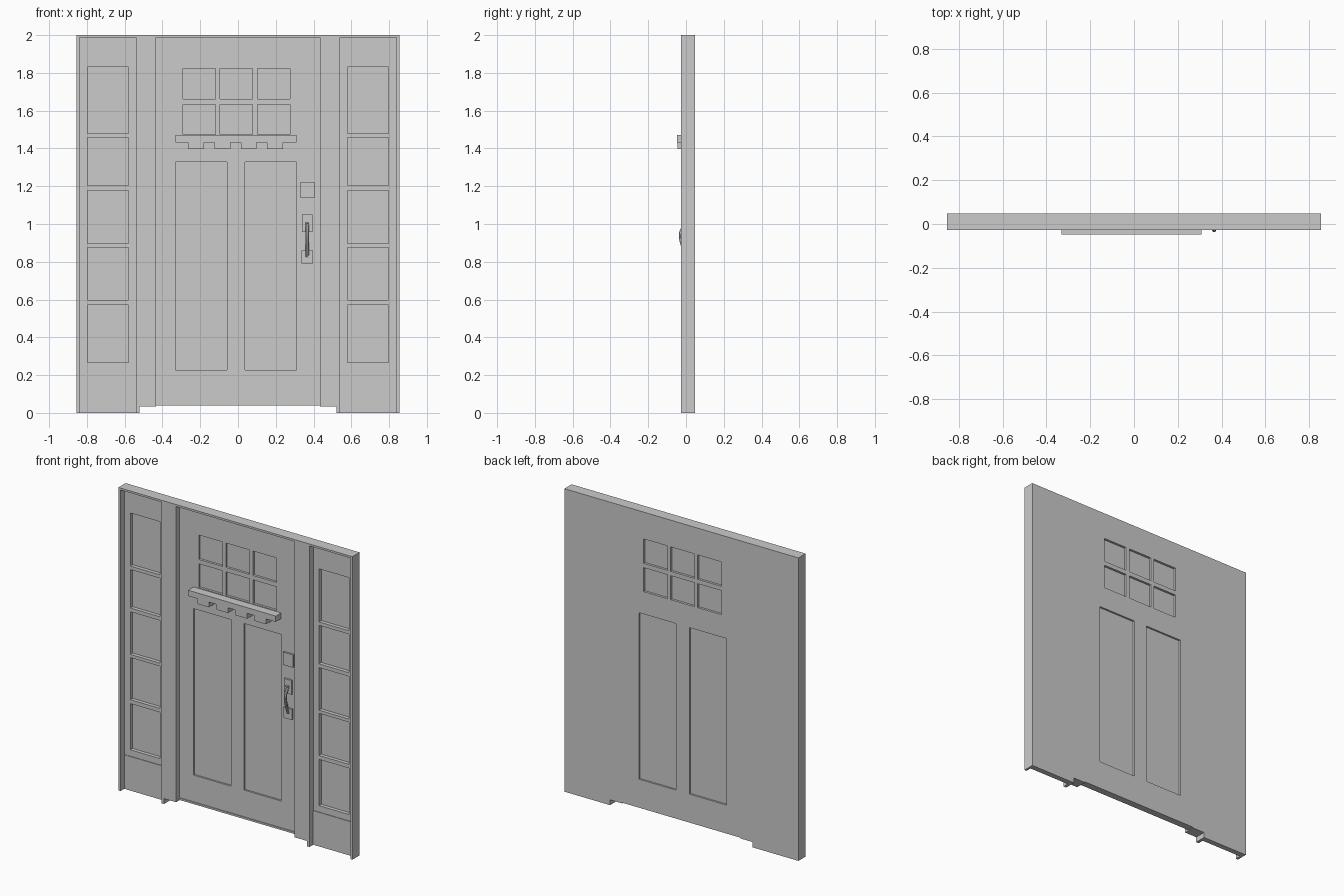
import bpy, bmesh
from mathutils import Matrix, Vector

if "Cube" in bpy.data.objects:
    bpy.data.objects.remove(bpy.data.objects["Cube"])

FRONT, BACK = -0.027, 0.048      # frame faces
DOOR_Y, SIDE_Y = 0.008, 0.016    # recessed faces of door and sidelights


def boxes(name, items):
    """One mesh made of boxes given as (x0, x1, y0, y1, z0, z1)."""
    bm = bmesh.new()
    for x0, x1, y0, y1, z0, z1 in items:
        m = Matrix.Translation(((x0 + x1) / 2, (y0 + y1) / 2, (z0 + z1) / 2))
        m = m @ Matrix.Diagonal((x1 - x0, y1 - y0, z1 - z0, 1))
        bmesh.ops.create_cube(bm, size=1, matrix=m)
    me = bpy.data.meshes.new(name)
    bm.to_mesh(me)
    bm.free()
    ob = bpy.data.objects.new(name, me)
    bpy.context.collection.objects.link(ob)
    return ob


def carve(ob, pockets):
    """Cut box-shaped pockets out of an object."""
    cutter = boxes("cutter", pockets)
    cutter.hide_render = True
    mod = ob.modifiers.new("pockets", 'BOOLEAN')
    mod.object, mod.operation, mod.solver = cutter, 'DIFFERENCE', 'EXACT'
    bpy.context.view_layer.update()
    dg = bpy.context.evaluated_depsgraph_get()
    me = bpy.data.meshes.new_from_object(ob.evaluated_get(dg))
    ob.modifiers.clear()
    ob.data = me
    bpy.data.objects.remove(cutter)


def mirror(ob):
    ob.modifiers.new("mirror", 'MIRROR').use_axis[0] = True


# Outer frame: edge strips and wide posts with notched feet, mirrored
frame = boxes("frame_posts", [
    (-0.855, -0.839, FRONT, BACK, 0, 1.987),
    (-0.541, -0.521, FRONT, BACK, 0, 1.987),
    (-0.521, -0.433, FRONT, BACK, 0.035, 1.987)])
mirror(frame)
boxes("head_rail", [(-0.855, 0.855, FRONT, BACK, 1.987, 2)])

# Sidelights: five panes over a slightly proud kick panel, mirrored
side = boxes("sidelight", [(-0.839, -0.541, SIDE_Y, BACK, 0, 1.987)])
rows = [(1.48, 1.83), (1.203, 1.457), (0.897, 1.178), (0.598, 0.876), (0.267, 0.572)]
carve(side, [(-0.798, -0.58, SIDE_Y - 0.02, SIDE_Y + 0.024, a, b) for a, b in rows])
mirror(side)
kick = boxes("sidelight_kick_panel", [(-0.839, -0.541, SIDE_Y - 0.004, SIDE_Y, 0, 0.225)])
mirror(kick)

# Door with windows and tall panels sunk from both sides
door = boxes("door", [(-0.433, 0.433, DOOR_Y, BACK, 0.04, 1.987)])
openings = [(x, x + 0.173, z0, z1, 0.015)
            for x in (-0.292, -0.095, 0.103) for z0, z1 in ((1.475, 1.633), (1.662, 1.823))]
openings += [(x, x + 0.273, 0.228, 1.327, 0.012) for x in (-0.331, 0.038)]
pockets = []
for x0, x1, z0, z1, d in openings:
    pockets.append((x0, x1, DOOR_Y - 0.02, DOOR_Y + d, z0, z1))
    pockets.append((x0, x1, BACK - d, BACK + 0.02, z0, z1))
carve(door, pockets)
boxes("door_bottom_sweep", [(-0.433, 0.433, DOOR_Y - 0.006, DOOR_Y, 0.04, 0.052)])

# Shelf under the windows with four blocks
boxes("shelf", [(-0.331, 0.309, -0.048, DOOR_Y, 1.432, 1.47)])
boxes("shelf_blocks", [(x, x + 0.084, -0.046, DOOR_Y, 1.396, 1.432)
                       for x in (-0.265, -0.125, 0.015, 0.153)])

# Lock and handle plates
boxes("lock_plate", [(0.33, 0.404, DOOR_Y - 0.012, DOOR_Y, 1.138, 1.222)])
boxes("handle_plates", [(0.338, 0.394, DOOR_Y - 0.012, DOOR_Y, 0.957, 1.05),
                        (0.336, 0.396, DOOR_Y - 0.012, DOOR_Y, 0.79, 0.86)])
boxes("thumb_latch", [(0.356, 0.376, DOOR_Y - 0.026, DOOR_Y - 0.01, 1.003, 1.011)])

# Bowed grip
cu = bpy.data.curves.new("handle_grip", 'CURVE')
cu.dimensions = '3D'
cu.bevel_depth, cu.bevel_resolution, cu.use_fill_caps = 0.009, 2, True
cu.resolution_u = 6
sp = cu.splines.new('BEZIER')
path = [(0.0, 1.0), (-0.027, 0.955), (-0.014, 0.87), (0.0, 0.825)]
sp.bezier_points.add(len(path) - 1)
for p, (y, z) in zip(sp.bezier_points, path):
    p.co = Vector((0.366, y, z))
    p.handle_left_type = p.handle_right_type = 'AUTO'
grip = bpy.data.objects.new("handle_grip", cu)
bpy.context.collection.objects.link(grip)
bpy.context.view_layer.objects.active = grip
grip.select_set(True)
bpy.ops.object.convert(target='MESH')
bpy.ops.object.shade_smooth_by_angle()
